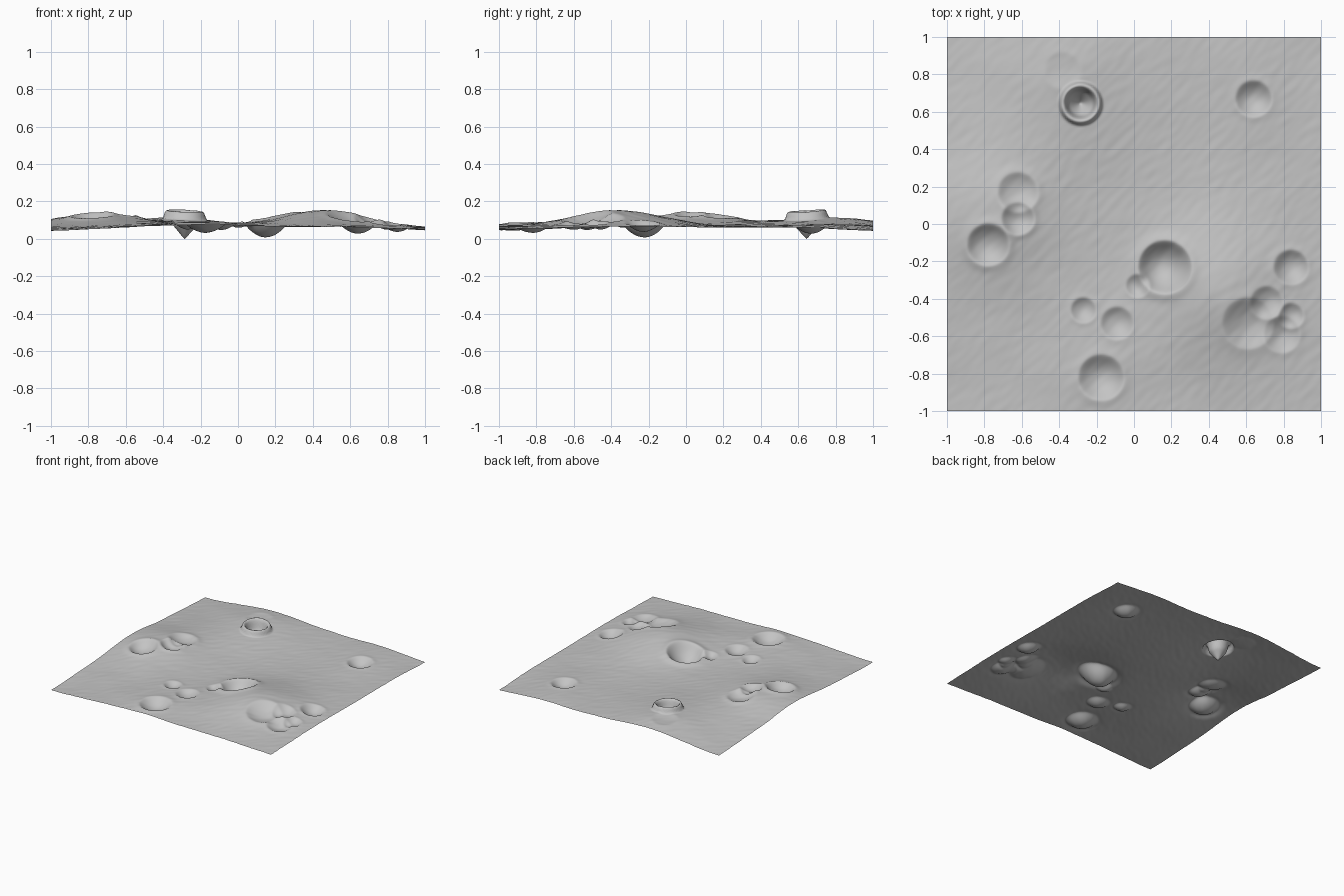
import bpy, bmesh, math
from mathutils import Vector, noise

cube = bpy.data.objects.get("Cube")
if cube:
    bpy.data.objects.remove(cube, do_unlink=True)

SEGMENTS = 230
BASE = 0.05

# Broad hills and hollows: x, y, height, width x, width y
HILLS = [
    (-0.75, 0.03, 0.072, 0.36, 0.36),
    (0.45, -0.36, 0.09, 0.32, 0.36),
    (-0.35, 0.75, 0.052, 0.36, 0.40),
    (0.65, 0.85, 0.015, 0.35, 0.35),
    (-0.2, -0.75, 0.025, 0.35, 0.35),
    (-1, -1, -0.015, 0.35, 0.35),
    (-1, 1, -0.02, 0.3, 0.3),
    (1, 1, -0.02, 0.3, 0.3),
    (1, -1, -0.012, 0.3, 0.3),
]

# Soft bowls: x, y, radius, depth, rim height
BOWLS = [
    (0.165, -0.23, 0.145, 0.09, 0.012),
    (-0.175, -0.82, 0.125, 0.055, 0.005),
    (-0.78, -0.11, 0.115, 0.05, 0.008),
    (-0.62, 0.03, 0.09, 0.035, 0.006),
    (-0.62, 0.17, 0.11, 0.03, 0.006),
    (0.64, 0.67, 0.1, 0.045, 0.004),
    (0.84, -0.23, 0.095, 0.04, 0.004),
    (0.61, -0.53, 0.14, 0.04, 0.004),
    (0.71, -0.42, 0.09, 0.03, 0.003),
    (0.79, -0.59, 0.1, 0.03, 0.003),
    (0.84, -0.49, 0.07, 0.025, 0.003),
    (-0.27, -0.46, 0.07, 0.026, 0.003),
    (-0.09, -0.53, 0.09, 0.032, 0.003),
    (0.02, -0.33, 0.065, 0.025, 0.002),
    (-0.38, 0.82, 0.1, 0.008, 0.002),
]

# Steep rimmed cone pit: x, y, radius, depth, rim height
PIT = (-0.285, 0.645, 0.092, 0.11, 0.044)


def bowl(x, y, cx, cy, r, depth, rim):
    t = math.hypot(x - cx, y - cy) / r
    if t > 2:
        return 0
    dip = depth * (1 - t * t) ** 1.3 if t < 1 else 0
    return rim * math.exp(-((t - 1) / 0.25) ** 2) - dip


def pit(x, y, cx, cy, r, depth, rim):
    t = math.hypot(x - cx, y - cy) / r
    return rim * math.exp(-((t - 1) / 0.22) ** 4) - depth * max(0, 1 - t)


def height(x, y):
    z = BASE
    for cx, cy, h, wx, wy in HILLS:
        z += h * math.exp(-((x - cx) / wx) ** 2 - ((y - cy) / wy) ** 2)
    z += sum(bowl(x, y, *b) for b in BOWLS) + pit(x, y, *PIT)
    # Diagonal wind-blown grain
    z += 0.0016 * noise.noise(Vector(((x + y) * 7, (x - y) * 20, 0)))
    z += 0.004 * noise.noise(Vector((x * 4, y * 4, 5)))
    return z


# Ground sheet
bm = bmesh.new()
bmesh.ops.create_grid(bm, x_segments=SEGMENTS, y_segments=SEGMENTS, size=1)
for v in bm.verts:
    v.co.z = height(v.co.x, v.co.y)
low = min(v.co.z for v in bm.verts)
for v in bm.verts:
    v.co.z -= low
for f in bm.faces:
    f.smooth = True
mesh = bpy.data.meshes.new("cratered_ground")
bm.to_mesh(mesh)
bm.free()
ground = bpy.data.objects.new("cratered_ground", mesh)
bpy.context.scene.collection.objects.link(ground)

# Dusty grey
dust = bpy.data.materials.new("dust_grey")
dust.use_nodes = True
colour = (0.55, 0.55, 0.55, 1)
dust.diffuse_color = colour
dust.node_tree.nodes["Principled BSDF"].inputs["Base Color"].default_value = colour
mesh.materials.append(dust)
